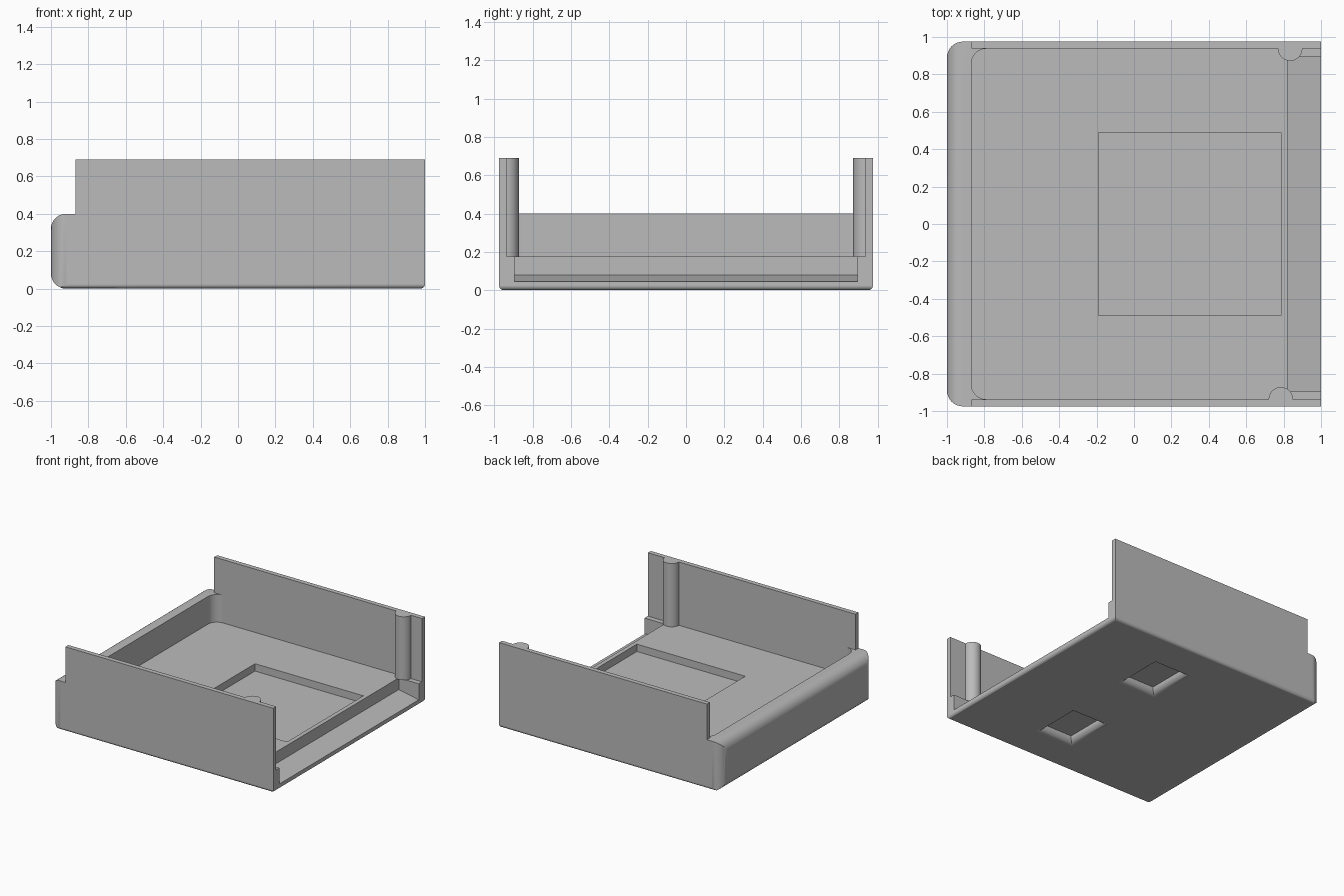
import bpy, bmesh
from math import sin, cos, pi, radians
from mathutils import Vector

cube = bpy.data.objects.get("Cube")
if cube:
    bpy.data.objects.remove(cube, do_unlink=True)

grey = bpy.data.materials.new("plain_grey")
grey.use_nodes = True
COLOUR = (0.5, 0.5, 0.5, 1)
grey.diffuse_color = COLOUR
grey.node_tree.nodes["Principled BSDF"].inputs["Base Color"].default_value = COLOUR

HALF_Y, WALL_Y, TOP, LIP, FLOOR = 0.975, 0.937, 0.69, 0.40, 0.175
STEP_X = -0.87


def make(name, rings):
    """Closed solid lofted through a list of matching rings."""
    bm = bmesh.new()
    loops = [[bm.verts.new(p) for p in ring] for ring in rings]
    n = len(loops[0])
    for a, b in zip(loops, loops[1:]):
        for i in range(n):
            j = (i + 1) % n
            bm.faces.new((a[i], a[j], b[j], b[i]))
    bm.faces.new(loops[0][::-1])
    bm.faces.new(loops[-1])
    bmesh.ops.recalc_face_normals(bm, faces=bm.faces)
    mesh = bpy.data.meshes.new(name)
    bm.to_mesh(mesh)
    bm.free()
    mesh.materials.append(grey)
    obj = bpy.data.objects.new(name, mesh)
    bpy.context.collection.objects.link(obj)
    return obj


def rounded(corners, steps=8):
    """Polygon from (u, v, radius) right-angled corners."""
    pts = []
    for i, (u, v, r) in enumerate(corners):
        p = Vector((u, v))
        if not r:
            pts.append(p)
            continue
        a = (Vector(corners[i - 1][:2]) - p).normalized() * r
        b = (Vector(corners[(i + 1) % len(corners)][:2]) - p).normalized() * r
        for k in range(steps + 1):
            t = k / steps * pi / 2
            pts.append(p + a * (1 - sin(t)) + b * (1 - cos(t)))
    return pts


def extrude(name, pts, axis, lo, hi):
    """Extrude a 2D outline along x, y or z."""
    place = {"x": lambda p, w: (w, p[0], p[1]),
             "y": lambda p, w: (p[0], w, p[1]),
             "z": lambda p, w: (p[0], p[1], w)}[axis]
    return make(name, [[place(p, w) for p in pts] for w in (lo, hi)])


def box(name, x0, x1, y, z0, z1):
    return extrude(name, [(x0, -y), (x1, -y), (x1, y), (x0, y)], "z", z0, z1)


def combine(target, tool, operation="DIFFERENCE"):
    tool.hide_render = True
    mod = target.modifiers.new("cut", "BOOLEAN")
    mod.operation, mod.object, mod.solver = operation, tool, "EXACT"
    bpy.context.view_layer.objects.active = target
    bpy.ops.object.modifier_apply(modifier=mod.name)
    bpy.data.objects.remove(tool, do_unlink=True)


def smooth(obj):
    bpy.ops.object.select_all(action="DESELECT")
    obj.select_set(True)
    bpy.context.view_layer.objects.active = obj
    bpy.ops.object.shade_smooth_by_angle(angle=radians(30))
    mod = obj.modifiers.new("flat_panels", "WEIGHTED_NORMAL")
    mod.keep_sharp, mod.weight = True, 100


# Tray body: side profile, trimmed by the plan and end outlines
body = extrude("tray_body", rounded([
    (-1, 0, 0.08), (1, 0, 0.025), (1, TOP, 0), (STEP_X, TOP, 0),
    (STEP_X, LIP, 0), (-1, LIP, 0.08)]), "y", -HALF_Y, HALF_Y)
combine(body, extrude("plan_trim", rounded([
    (-1, -HALF_Y, 0.085), (1.1, -HALF_Y, 0), (1.1, HALF_Y, 0),
    (-1, HALF_Y, 0.085)]), "z", -0.1, 1), "INTERSECT")
combine(body, extrude("end_trim", rounded([
    (-HALF_Y, 0, 0.025), (HALF_Y, 0, 0.025), (HALF_Y, 1, 0),
    (-HALF_Y, 1, 0)]), "x", -1.1, 1.1), "INTERSECT")

# Main cavity, open on one end, with rounded corners below the lip
combine(body, extrude("cavity", rounded([
    (STEP_X, -WALL_Y, 0.08), (1.1, -WALL_Y, 0), (1.1, WALL_Y, 0),
    (STEP_X, WALL_Y, 0.08)]), "z", FLOOR, 1))
combine(body, box("upper_opening", -1.1, 1.1, WALL_Y, LIP, 1))

# Square floor pocket and sloped entry channel
combine(body, box("floor_pocket", -0.19, 0.785, 0.49, 0.115, 0.3))
combine(body, extrude("entry_channel", [
    (0.82, 0.08), (1, 0.045), (1.1, 0.025), (1.1, 0.3), (0.82, 0.3)],
    "y", -0.895, 0.895))

# Underside recesses with rounded lips
R = 0.05
levels = [(R, -0.02)]
levels += [(R * (1 - sin(t)), R * (1 - cos(t))) for t in (k * pi / 16 for k in range(9))]
levels += [(0, 0.055)]
for cy in (-0.475, 0.475):
    rings = [[(0.2 + sx * (0.13 + d), cy + sy * (0.17 + d), z)
              for sx, sy in ((-1, -1), (1, -1), (1, 1), (-1, 1))]
             for d, z in levels]
    combine(body, make("underside_recess", rings))
smooth(body)

# Half-round posts on the inner faces of the side walls
for name, cx, side in (("front_post", 0.785, -1), ("back_post", 0.835, 1)):
    arc = [(cx + 0.065 * cos(t), side * (WALL_Y - 0.065 * sin(t)))
           for t in (k * pi / 20 for k in range(21))]
    smooth(extrude(name, arc, "z", FLOOR, TOP))
